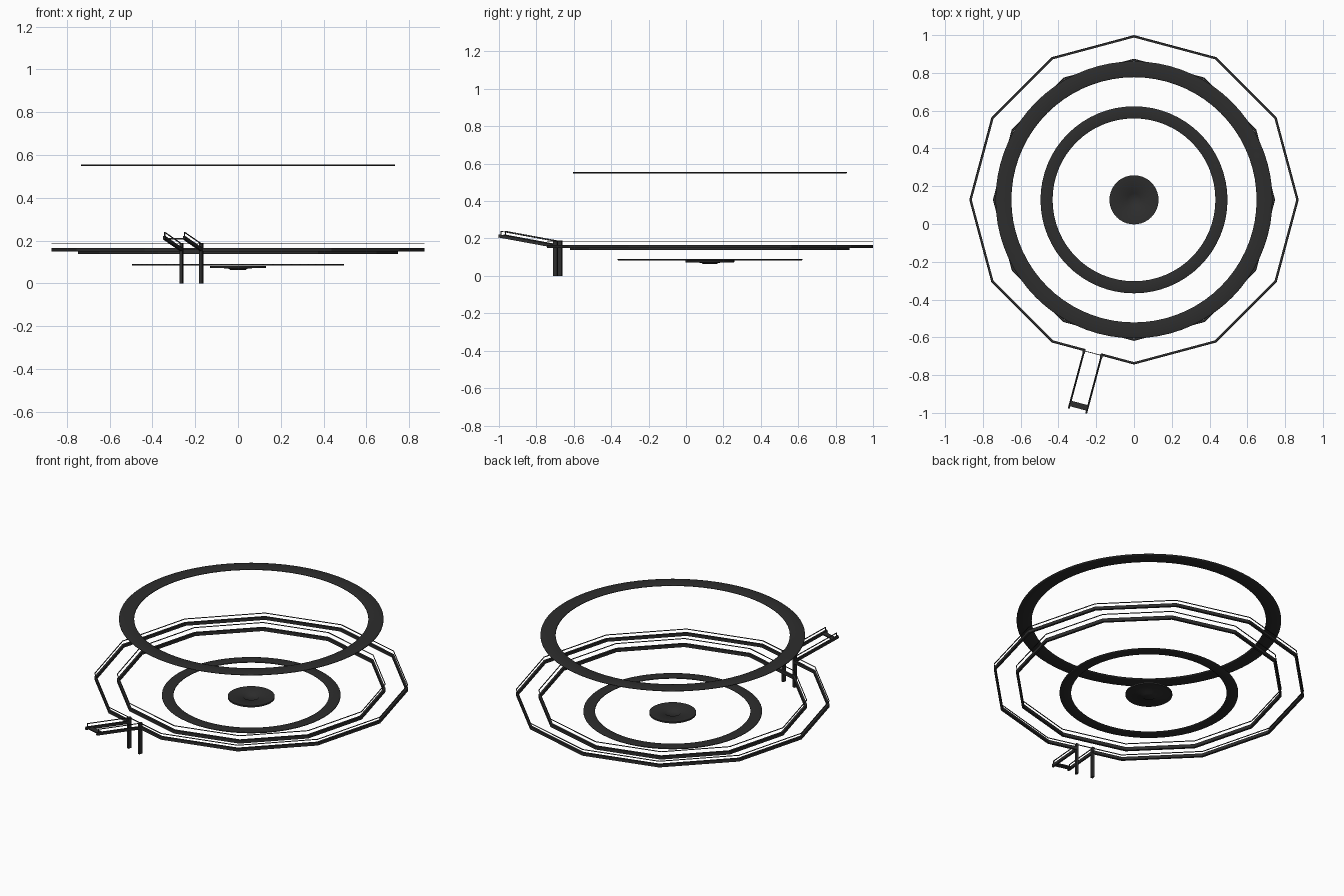
import bpy, bmesh, math
from mathutils import Vector

if "Cube" in bpy.data.objects:
    bpy.data.objects.remove(bpy.data.objects["Cube"])

CY = 0.128                      # centre of all rings on y
mat = bpy.data.materials.new("charcoal")
mat.diffuse_color = (0.026, 0.026, 0.026, 1)
mat.use_nodes = True
mat.node_tree.nodes["Principled BSDF"].inputs["Base Color"].default_value = mat.diffuse_color


def finish(name, bm, smooth=False):
    bmesh.ops.recalc_face_normals(bm, faces=bm.faces)
    me = bpy.data.meshes.new(name)
    bm.to_mesh(me)
    bm.free()
    ob = bpy.data.objects.new(name, me)
    bpy.context.collection.objects.link(ob)
    me.materials.append(mat)
    for p in me.polygons:
        p.use_smooth = smooth
    return ob


def sweep(name, sections, closed=True, smooth=False):
    """Skin a list of equal-length closed cross-sections."""
    bm = bmesh.new()
    rows = [[bm.verts.new(c) for c in s] for s in sections]
    n, m = len(rows), len(rows[0])
    for i in range(n if closed else n - 1):
        a, b = rows[i], rows[(i + 1) % n]
        for j in range(m):
            k = (j + 1) % m
            bm.faces.new((a[j], a[k], b[k], b[j]))
    if not closed:
        bm.faces.new(rows[0])
        bm.faces.new(rows[-1])
    return finish(name, bm, smooth)


def lathe(name, profile, segs, smooth=False):
    secs = []
    for i in range(segs):
        a = math.tau * i / segs
        secs.append([(r * math.cos(a), CY + r * math.sin(a), z) for r, z in profile])
    return sweep(name, secs, True, smooth)


def box_profile(r, w, z0, z1):
    return [(r - w, z0), (r, z0), (r, z1), (r - w, z1)]


def strip(r, hw, z, hh):
    """Flat strip section with softened edges."""
    c = hw * 0.85
    return [(r + hw, z - hh * .6), (r + hw, z + hh * .6), (r + c, z + hh), (r - c, z + hh),
            (r - hw, z + hh * .6), (r - hw, z - hh * .6), (r - c, z - hh), (r + c, z - hh)]


def bar(name, a, b, w, h):
    """Rectangular bar from a to b: w wide sideways, h high."""
    a, b = Vector(a), Vector(b)
    d = (b - a).normalized()
    side = d.cross(Vector((0, 0, 1)))
    side = T.copy() if side.length < 1e-4 else side.normalized()
    up = side.cross(d)
    offs = [(-1, -1), (1, -1), (1, 1), (-1, 1)]
    return sweep(name, [[p + side * (x * w / 2) + up * (y * h / 2) for x, y in offs]
                        for p in (a, b)], False)


# Smooth flat hoops
lathe("upper_hoop", strip(0.691, 0.042, 0.552, 0.0045), 72, True)
lathe("lower_hoop", strip(0.463, 0.032, 0.087, 0.004), 64, True)

# Centre dish with a small recess
bm = bmesh.new()
prof = [(0, 0.069), (0.034, 0.070), (0.044, 0.078), (0.13, 0.082),
        (0.13, 0.073), (0.046, 0.070), (0.036, 0.063), (0, 0.063)]
vs = [bm.verts.new((r, CY, z)) for r, z in prof]
es = [bm.edges.new((vs[i], vs[i + 1])) for i in range(len(vs) - 1)]
bmesh.ops.spin(bm, geom=vs + es, cent=(0, CY, 0), axis=(0, 0, 1),
               angle=math.tau, steps=40)
bmesh.ops.remove_doubles(bm, verts=bm.verts, dist=0.0005)
dish = finish("centre_dish", bm)
bpy.context.view_layer.objects.active = dish
dish.select_set(True)
bpy.ops.object.shade_smooth_by_angle(angle=math.radians(40))

# Twelve-sided inner band and wires
lathe("inner_band", box_profile(0.747, 0.013, 0.138, 0.158), 12)
lathe("inner_wire", box_profile(0.747, 0.004, 0.183, 0.187), 12)
lathe("outer_wire", box_profile(0.872, 0.004, 0.183, 0.187), 12)

# Gate frame: outward and sideways directions at the gate edge
R, HALF = 0.872, 0.048
ang = math.radians(-105)
U = Vector((math.cos(ang), math.sin(ang), 0))
T = Vector((-math.sin(ang), math.cos(ang), 0))
C = Vector((0, CY, 0))
GATE = C + U * (R * math.cos(math.radians(15)))

# Outer band, open at the gate
path = [GATE + T * HALF]
path += [C + R * Vector((math.cos(math.radians(-90 + 30 * i)),
                         math.sin(math.radians(-90 + 30 * i)), 0)) for i in range(12)]
path.append(GATE - T * HALF)
secs = []
for p in path:
    q = C + (p - C) * (1 - 0.013 / R)
    secs.append([Vector((v.x, v.y, z)) for v, z in
                 ((q, 0.148), (p, 0.148), (p, 0.166), (q, 0.166))])
sweep("outer_band", secs, False)

# Sloped gangway with two posts
LEN, RISE = 0.314, 0.056


def ramp(s, t, dz):
    return GATE + U * s + T * t + Vector((0, 0, 0.158 + RISE * s / LEN + dz))


for label, t in (("left", -HALF), ("right", HALF)):
    foot = GATE + T * t
    bar(label + "_post", foot, foot + Vector((0, 0, 0.188)), 0.014, 0.022)
    bar(label + "_ramp_rail", ramp(0, t, 0), ramp(LEN, t, 0), 0.010, 0.017)
    bar(label + "_ramp_wire", ramp(0, t, 0.027), ramp(LEN - 0.01, t, 0.027), 0.004, 0.004)
    bar(label + "_ramp_stanchion", ramp(LEN - 0.012, t, 0),
        ramp(LEN - 0.012, t, 0.028), 0.005, 0.005)
bar("ramp_end_step", ramp(LEN - 0.028, -HALF, 0), ramp(LEN - 0.028, HALF, 0), 0.03, 0.007)
